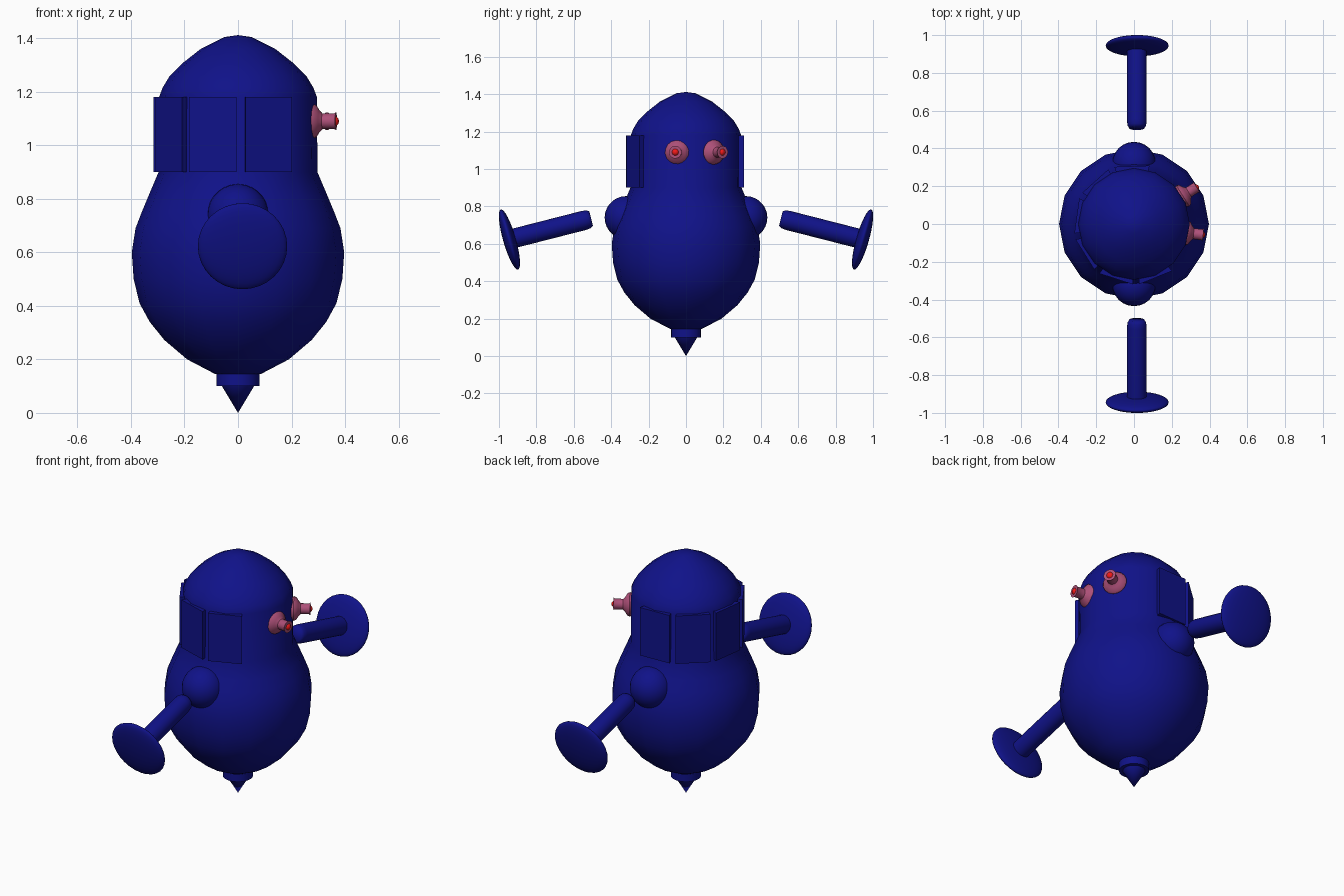
import bpy, bmesh, math
from mathutils import Vector, Matrix

if "Cube" in bpy.data.objects:
    bpy.data.objects.remove(bpy.data.objects["Cube"])


def material(name, rgb):
    m = bpy.data.materials.new(name)
    m.diffuse_color = (*rgb, 1)
    m.use_nodes = True
    m.node_tree.nodes["Principled BSDF"].inputs["Base Color"].default_value = m.diffuse_color
    return m


BLUE = material("deep_blue", (0.005, 0.006, 0.25))
PINK = material("pink", (0.42, 0.08, 0.19))
RED = material("red", (0.9, 0.01, 0.01))


def finish(bm, name, mat, angle=40):
    bmesh.ops.remove_doubles(bm, verts=bm.verts, dist=1e-5)
    bmesh.ops.recalc_face_normals(bm, faces=bm.faces)
    mesh = bpy.data.meshes.new(name)
    bm.to_mesh(mesh)
    bm.free()
    mesh.materials.append(mat)
    ob = bpy.data.objects.new(name, mesh)
    bpy.context.collection.objects.link(ob)
    bpy.ops.object.select_all(action='DESELECT')
    ob.select_set(True)
    bpy.context.view_layer.objects.active = ob
    if angle:
        bpy.ops.object.shade_smooth_by_angle(angle=math.radians(angle))
    return ob


def lathe(name, profile, sides, mat, origin=(0, 0, 0), axis=(0, 0, 1), angle=40):
    """Revolve (radius, height) points around an axis through origin."""
    bm = bmesh.new()
    vs = [bm.verts.new((r, 0, h)) for r, h in profile]
    edges = [bm.edges.new(p) for p in zip(vs, vs[1:])]
    bmesh.ops.spin(bm, geom=vs + edges, cent=(0, 0, 0), axis=(0, 0, 1),
                   angle=math.tau, steps=sides, use_merge=True)
    bmesh.ops.remove_doubles(bm, verts=bm.verts, dist=1e-5)
    rot = Vector((0, 0, 1)).rotation_difference(Vector(axis)).to_matrix().to_4x4()
    bm.transform(Matrix.Translation(origin) @ rot)
    return finish(bm, name, mat, angle)


def ellipsoid(name, loc, radii, mat, rot_x=0, u=24, v=14):
    bm = bmesh.new()
    bmesh.ops.create_uvsphere(bm, u_segments=u, v_segments=v, radius=1)
    bm.transform(Matrix.Translation(loc) @ Matrix.Rotation(rot_x, 4, 'X')
                 @ Matrix.Diagonal((*radii, 1)))
    return finish(bm, name, mat, 60)


# body and domed head
lathe("body", [(0, 0.145), (0.085, 0.145), (0.19, 0.2), (0.275, 0.272), (0.33, 0.34),
               (0.368, 0.41), (0.39, 0.5), (0.397, 0.6), (0.383, 0.69), (0.36, 0.75),
               (0.335, 0.81), (0.297, 0.9), (0.295, 1.18), (0.282, 1.215), (0.255, 1.26),
               (0.21, 1.305), (0.14, 1.36), (0.05, 1.405), (0, 1.412)], 16, BLUE)

# collar and pointed foot
lathe("foot_collar", [(0, 0.1), (0.08, 0.1), (0.08, 0.16), (0, 0.16)], 24, BLUE)
lathe("foot_tip", [(0, 0), (0.06, 0.1), (0, 0.1)], 24, BLUE)

# flat armour panels around the head, leaving an opening at the eyes
for i in range(6):
    bm = bmesh.new()
    mid, half = 22 - 40 * i, 17
    corners = []
    for r, a in ((0.32, mid - half), (0.32, mid + half), (0.25, mid + half), (0.25, mid - half)):
        t = math.radians(a)
        corners.append(bm.verts.new((r * math.sin(t), -r * math.cos(t), 0.9)))
    base = bm.faces.new(corners)
    ext = bmesh.ops.extrude_face_region(bm, geom=[base], use_keep_orig=True)
    top = [g for g in ext["geom"] if isinstance(g, bmesh.types.BMVert)]
    bmesh.ops.translate(bm, verts=top, vec=(0, 0, 0.28))
    finish(bm, f"head_panel_{i}", BLUE, 0)

# shoulders, floating arms and disc hands, mirrored front to back
for s, side in ((-1, "front"), (1, "back")):
    ellipsoid(f"{side}_shoulder", (0, s * 0.32, 0.74), (0.115, 0.115, 0.115), BLUE)
    start, end = Vector((0.015, s * 0.507, 0.735)), Vector((0.015, s * 0.93, 0.627))
    d = end - start
    lathe(f"{side}_arm", [(0, 0), (0.04, 0), (0.049, 0.015), (0.052, 0.04),
                          (0.052, d.length), (0, d.length)], 24, BLUE, start, d, 60)
    ellipsoid(f"{side}_hand", (0.017, s * 0.944, 0.623), (0.167, 0.034, 0.167), BLUE,
              -s * math.radians(16), 32, 16)

# eye stalks with red tips
for i, (loc, axis) in enumerate((((0.27, -0.046, 1.09), (1, -0.12, 0)),
                                 ((0.25, 0.144, 1.09), (0.85, 0.53, 0)))):
    lathe(f"eye_stalk_{i}", [(0, -0.02), (0.055, -0.012), (0.066, 0.01), (0.06, 0.023),
                             (0.042, 0.034), (0.029, 0.046), (0.029, 0.09), (0.034, 0.097),
                             (0, 0.097)], 16, PINK, loc, axis)
    tip = Vector(loc) + Vector(axis).normalized() * 0.088
    ellipsoid(f"eye_tip_{i}", tip, (0.02, 0.02, 0.02), RED, 0, 16, 10)
